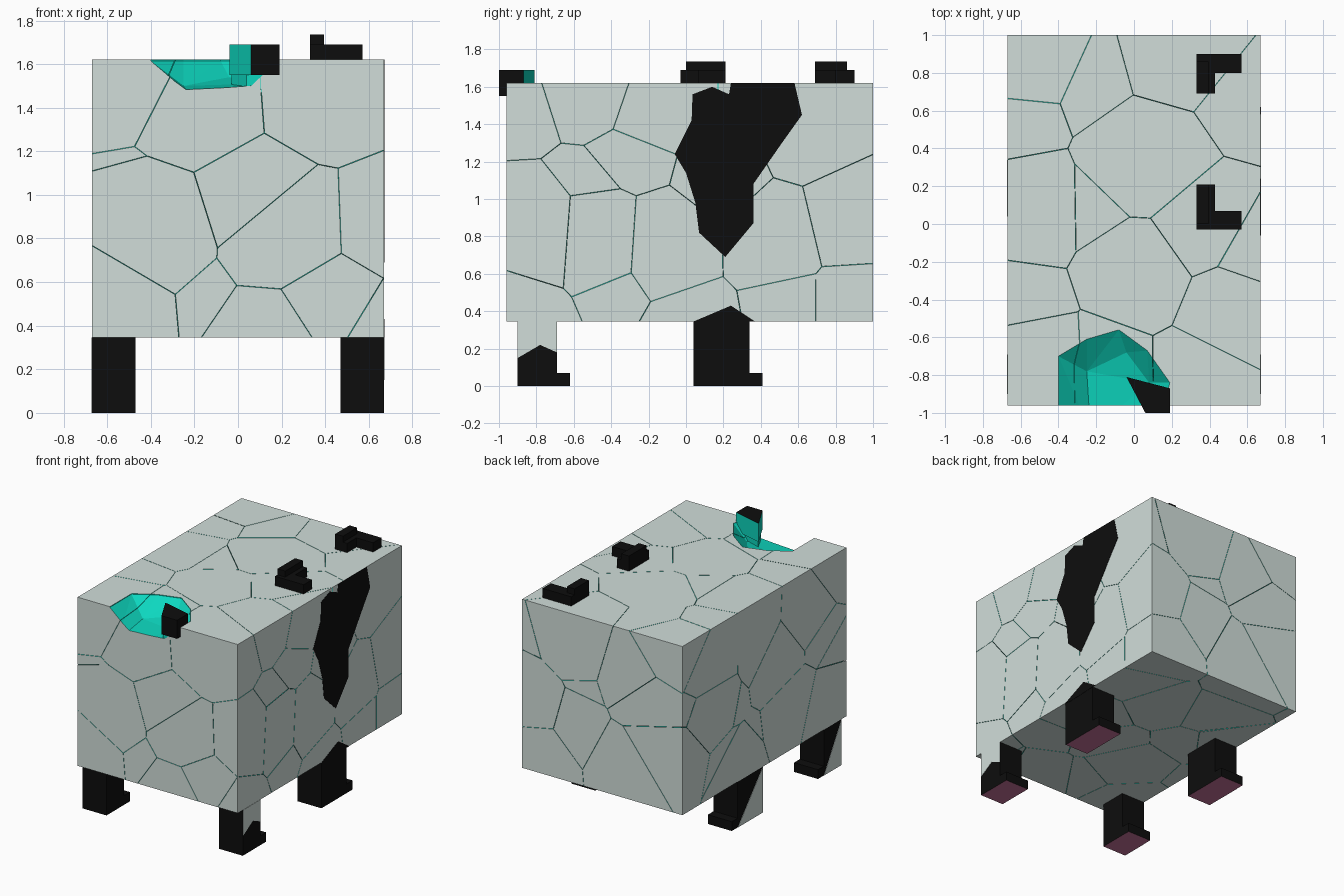
import bpy, bmesh, random
from mathutils import Vector

if "Cube" in bpy.data.objects:
    bpy.data.objects.remove(bpy.data.objects["Cube"])

random.seed(4)


def material(name, rgb):
    m = bpy.data.materials.new(name)
    m.diffuse_color = (*rgb, 1)
    m.use_nodes = True
    m.node_tree.nodes["Principled BSDF"].inputs["Base Color"].default_value = m.diffuse_color
    return m


PALE = material("pale_shell", (0.64, 0.73, 0.70))
TEAL = material("teal_core", (0.004, 0.68, 0.52))
BLACK = material("black", (0.004, 0.004, 0.004))
PINK = material("pink_pad", (0.55, 0.165, 0.31))


def make_object(name, bm, mats):
    me = bpy.data.meshes.new(name)
    bm.to_mesh(me)
    bm.free()
    for m in mats:
        me.materials.append(m)
    ob = bpy.data.objects.new(name, me)
    bpy.context.collection.objects.link(ob)
    return ob


def prism(name, base, offset, mats, pick=None):
    """Extrude a flat polygon; pick(normal) chooses the material slot."""
    bm = bmesh.new()
    f = bm.faces.new([bm.verts.new(p) for p in base])
    r = bmesh.ops.extrude_face_region(bm, geom=[f], use_keep_orig=True)
    moved = [v for v in r["geom"] if isinstance(v, bmesh.types.BMVert)]
    bmesh.ops.translate(bm, verts=moved, vec=offset)
    bmesh.ops.recalc_face_normals(bm, faces=bm.faces[:])
    bm.normal_update()
    if pick:
        for f in bm.faces:
            f.material_index = pick(f.normal)
    return make_object(name, bm, mats)


# Cracked shell: box split into Voronoi shards with hairline gaps
LO, HI = Vector((-0.67, -0.96, 0.345)), Vector((0.67, 1.0, 1.62))
GAP = 0.0012


def random_point():
    return Vector([random.uniform(a, b) for a, b in zip(LO, HI)])


seeds = [random_point()]
while len(seeds) < 60:
    options = [random_point() for _ in range(10)]
    seeds.append(max(options, key=lambda p: min((p - s).length for s in seeds)))

shell_bm = bmesh.new()
for p in seeds:
    bm = bmesh.new()
    bmesh.ops.create_cube(bm, size=1)
    for v in bm.verts:
        v.co = [(a + b) / 2 + c * (b - a) for a, b, c in zip(LO, HI, v.co)]
    for q in sorted(seeds, key=lambda s: (s - p).length)[1:]:
        n = (q - p).normalized()
        r = bmesh.ops.bisect_plane(bm, geom=bm.verts[:] + bm.edges[:] + bm.faces[:],
                                   dist=1e-6, plane_co=(p + q) / 2 - n * GAP,
                                   plane_no=n, clear_outer=True)
        rim = [e for e in r["geom_cut"] if isinstance(e, bmesh.types.BMEdge)]
        if len(rim) > 2:
            bmesh.ops.edgeloop_fill(bm, edges=rim, mat_nr=1)
    bmesh.ops.recalc_face_normals(bm, faces=bm.faces[:])
    tmp = bpy.data.meshes.new("shard")
    bm.to_mesh(tmp)
    bm.free()
    shell_bm.from_mesh(tmp)
    bpy.data.meshes.remove(tmp)
shell = make_object("cracked_shell", shell_bm, [PALE, TEAL])

# Broken-out bowl at the top front edge
rim = [(-0.40, -1.1), (-0.40, -0.70), (-0.25, -0.61), (-0.08, -0.56),
       (0.07, -0.67), (0.19, -0.84), (0.12, -1.1)]
floor = [(-0.23, -1.1, 1.47), (0.04, -1.1, 1.49), (-0.25, -0.78, 1.50),
         (0.08, -0.84, 1.51), (-0.04, -0.68, 1.54)]
bm = bmesh.new()
for pt in [(x, y, z) for x, y in rim for z in (1.615, 1.8)] + floor:
    bm.verts.new(pt)
bmesh.ops.convex_hull(bm, input=bm.verts[:])
bmesh.ops.delete(bm, geom=[v for v in bm.verts if not v.link_faces], context="VERTS")
bmesh.ops.recalc_face_normals(bm, faces=bm.faces[:])
for f in bm.faces:
    f.material_index = 1
cutter = make_object("bowl_cutter", bm, [PALE, TEAL])
cutter.hide_render = True
mod = shell.modifiers.new("bowl", "BOOLEAN")
mod.operation = "DIFFERENCE"
mod.solver = "EXACT"
mod.object = cutter
bpy.context.view_layer.objects.active = shell
bpy.ops.object.modifier_apply(modifier=mod.name)
bpy.data.objects.remove(cutter)

# Legs with toes pointing back and pink pads underneath
for side, x in (("left", -0.67), ("right", 0.47)):
    for end, y0, y1 in (("front", -0.90, -0.69), ("rear", 0.04, 0.34)):
        outline = [(y0, 0), (y1 + 0.07, 0), (y1 + 0.07, 0.07), (y1, 0.07),
                   (y1, 0.345), (y0, 0.345)]
        prism(f"{end}_{side}_leg", [(x, y, z) for y, z in outline], (0.2, 0, 0),
              [BLACK, PINK], lambda n: 1 if n.z < -0.5 else 0)


# Flat colour patches on the sides
def patch(name, side, outline, mat):
    prism(name, [(side * 0.669, y, z) for y, z in outline],
          (side * 0.003, 0, 0), [mat])


patch("side_black_patch", 1,
      [(-0.06, 1.24), (0.03, 1.42), (0.035, 1.56), (0.14, 1.60), (0.23, 1.56),
       (0.24, 1.62), (0.58, 1.62), (0.62, 1.45), (0.52, 1.31), (0.36, 1.08),
       (0.36, 0.87), (0.21, 0.69), (0.07, 0.82), (0.05, 0.98), (0.0, 1.14)], BLACK)
patch("rear_right_leg_black_patch", 1,
      [(0.04, 0.345), (0.09, 0.335), (0.37, 0.345), (0.24, 0.43)], BLACK)
patch("front_right_leg_pale_patch", 1,
      [(-0.90, 0.15), (-0.78, 0.22), (-0.69, 0.18), (-0.69, 0.345), (-0.90, 0.345)], PALE)
patch("rear_left_leg_pale_patch", -1, [(0.04, 0.345), (0.04, 0), (0.34, 0)], PALE)
patch("front_left_leg_pale_patch", -1, [(-0.90, 0.345), (-0.90, 0), (-0.69, 0)], PALE)


# Stepped L-shaped blocks on top
def top_block(name, y0, y1, bar_y, tall_y0, tall_y1):
    low = [(0.33, y0), (0.33, y1), (0.43, y1), (0.43, bar_y + 0.1),
           (0.57, bar_y + 0.1), (0.57, bar_y), (0.43, bar_y), (0.43, y0)]
    if y0 == bar_y:
        low = low[:6]
    else:
        low = [(0.33, y0), (0.33, y1), (0.57, y1), (0.57, bar_y),
               (0.43, bar_y), (0.43, y0)]
    prism(name + "_base", [(x, y, 1.61) for x, y in low], (0, 0, 0.08), [BLACK])
    tall = [(0.33, tall_y0), (0.33, tall_y1), (0.395, tall_y1), (0.395, tall_y0)]
    prism(name + "_step", [(x, y, 1.61) for x, y in tall], (0, 0, 0.125), [BLACK])


top_block("middle_top_block", -0.03, 0.21, -0.03, 0.0, 0.21)
top_block("rear_top_block", 0.69, 0.90, 0.80, 0.69, 0.86)

# Broken stub in the bowl: black outside, teal where it snapped
stub = [(-0.04, -0.81), (0.19, -0.87), (0.19, -1.0), (0.06, -1.0)]
prism("broken_stub", [(x, y, 1.55) for x, y in stub], (0, 0, 0.14), [BLACK, TEAL],
      lambda n: 1 if n.y > 0.1 or n.x < -0.5 else 0)
root = [(-0.03, -0.82), (0.14, -0.87), (0.14, -0.955), (0.04, -0.955)]
prism("broken_stub_root", [(x, y, 1.47) for x, y in root], (0, 0, 0.085), [TEAL])
